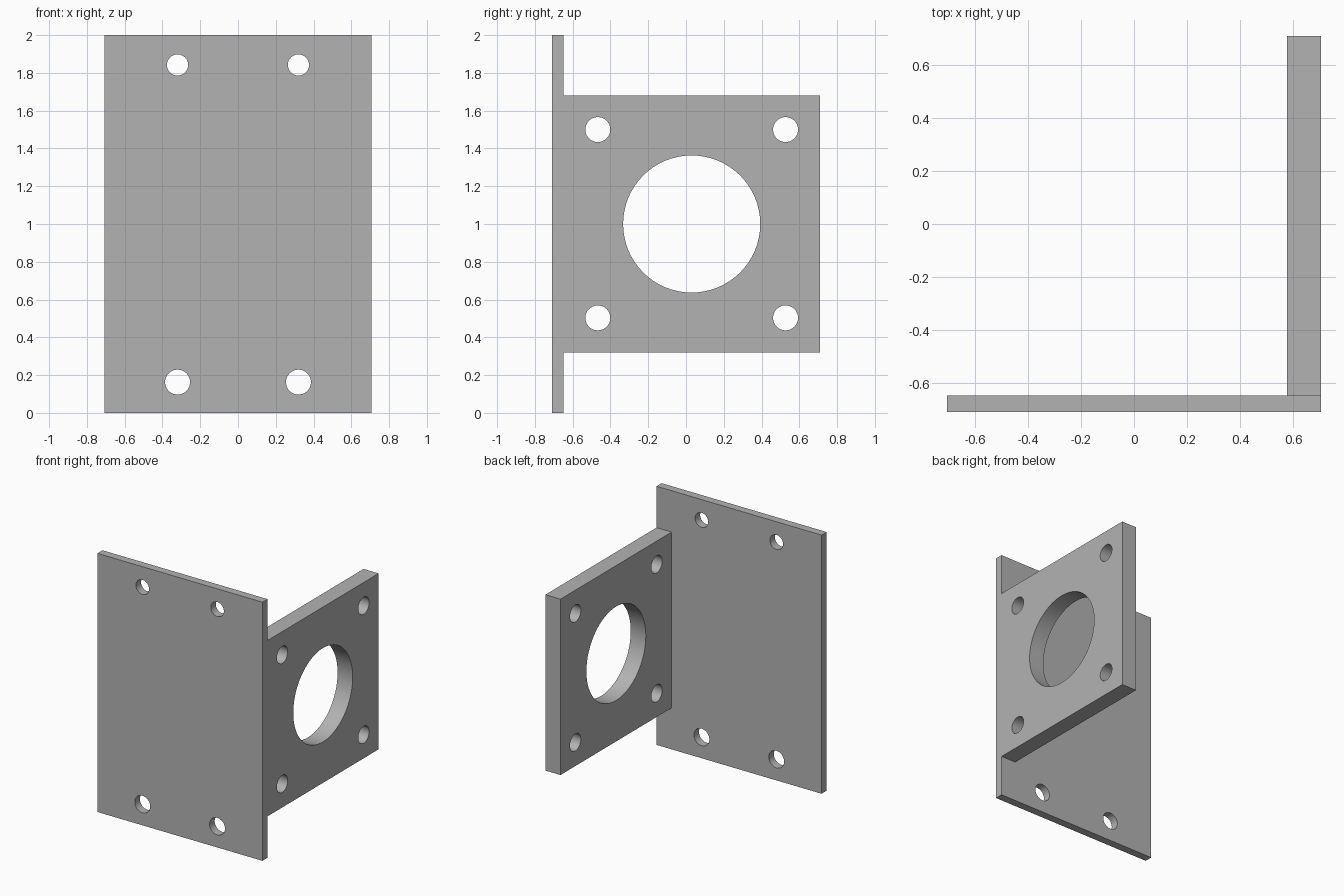
import bpy, bmesh, math
from mathutils import Matrix, Vector

cube = bpy.data.objects.get("Cube")
if cube:
    bpy.data.objects.remove(cube, do_unlink=True)

grey = bpy.data.materials.new("plain_grey")
grey.use_nodes = True
colour = (0.45, 0.45, 0.45, 1)
grey.diffuse_color = colour
grey.node_tree.nodes["Principled BSDF"].inputs["Base Color"].default_value = colour


def make_object(name, bm):
    mesh = bpy.data.meshes.new(name)
    bm.to_mesh(mesh)
    bm.free()
    mesh.materials.append(grey)
    obj = bpy.data.objects.new(name, mesh)
    bpy.context.collection.objects.link(obj)
    return obj


def box(name, low, high):
    low, high = Vector(low), Vector(high)
    bm = bmesh.new()
    bmesh.ops.create_cube(bm, size=1, matrix=Matrix.Translation((low + high) / 2)
                          @ Matrix.Diagonal((high - low).to_4d()))
    return make_object(name, bm)


def drill(bm, centre, radius, axis):
    turn = Matrix.Rotation(math.pi / 2, 4, "X" if axis == "Y" else "Y")
    bmesh.ops.create_cone(bm, cap_ends=True, segments=64, radius1=radius, radius2=radius,
                          depth=0.4, matrix=Matrix.Translation(centre) @ turn)


def combine(target, tool, operation):
    mod = target.modifiers.new(operation.title(), "BOOLEAN")
    mod.operation, mod.solver, mod.object = operation, "EXACT", tool
    bpy.context.view_layer.objects.active = target
    bpy.ops.object.modifier_apply(modifier=mod.name)
    bpy.data.objects.remove(tool, do_unlink=True)


W, BACK = 0.706, -0.648

# Mounting plate with a square flange along its left edge
bracket = box("mounting_bracket", (-W, -0.71, 0), (W, BACK, 2))
flange = box("side_flange", (0.577, -0.68, 0.32), (W, 0.71, 1.68))
combine(bracket, flange, "UNION")

# Plate screw holes, flange screw holes and the large round opening
bm = bmesh.new()
for x in (-0.32, 0.32):
    drill(bm, (x, -0.68, 1.842), 0.056, "Y")
    drill(bm, (x, -0.68, 0.163), 0.066, "Y")
for y in (-0.467, 0.527):
    for z in (0.503, 1.5):
        drill(bm, (0.64, y, z), 0.066, "X")
drill(bm, (0.64, 0.03, 1), 0.363, "X")
combine(bracket, make_object("hole_cutters", bm), "DIFFERENCE")

# Remove seams between coplanar faces, then smooth the hole walls
bm = bmesh.new()
bm.from_mesh(bracket.data)
bmesh.ops.remove_doubles(bm, verts=bm.verts, dist=0.0001)
bmesh.ops.dissolve_limit(bm, angle_limit=0.01, verts=bm.verts, edges=bm.edges)
bm.to_mesh(bracket.data)
bm.free()
bpy.ops.object.select_all(action="DESELECT")
bracket.select_set(True)
bpy.context.view_layer.objects.active = bracket
bpy.ops.object.shade_smooth_by_angle(angle=math.radians(30))
